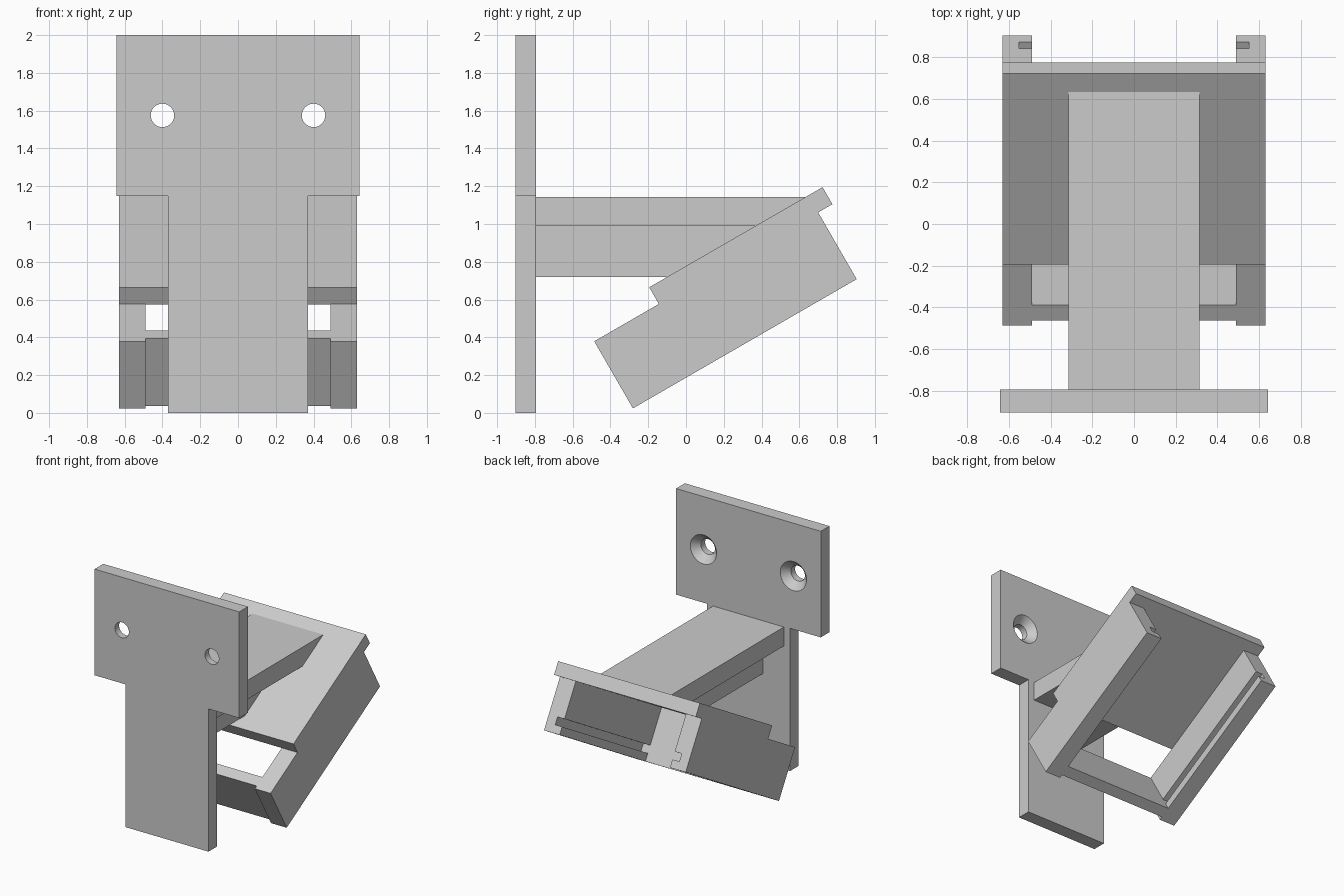
import bpy, bmesh, math
from mathutils import Matrix, Vector

if "Cube" in bpy.data.objects:
    bpy.data.objects.remove(bpy.data.objects["Cube"])

grey = bpy.data.materials.new("light grey")
grey.diffuse_color = (0.6, 0.6, 0.6, 1)
grey.use_nodes = True
grey.node_tree.nodes["Principled BSDF"].inputs["Base Color"].default_value = grey.diffuse_color


def prism(name, profile, x0, x1):
    """Extrude a (y, z) profile from x0 to x1."""
    bm = bmesh.new()
    face = bm.faces.new([bm.verts.new((x0, y, z)) for y, z in profile])
    ext = bmesh.ops.extrude_face_region(bm, geom=[face])
    verts = [g for g in ext["geom"] if isinstance(g, bmesh.types.BMVert)]
    bmesh.ops.translate(bm, verts=verts, vec=(x1 - x0, 0, 0))
    return finish(name, bm)


def finish(name, bm):
    bmesh.ops.recalc_face_normals(bm, faces=bm.faces)
    mesh = bpy.data.meshes.new(name)
    bm.to_mesh(mesh)
    bm.free()
    mesh.materials.append(grey)
    ob = bpy.data.objects.new(name, mesh)
    bpy.context.collection.objects.link(ob)
    return ob


def rect(y0, y1, z0, z1):
    return [(y0, z0), (y1, z0), (y1, z1), (y0, z1)]


def tilted(u0, u1, v0, v1):
    """Rectangle in the frame of the tray, which slopes up by 30 degrees."""
    c, s = math.cos(math.radians(30)), math.sin(math.radians(30))
    return [(-0.281 + u * c - v * s, 0.024 + u * s + v * c)
            for u, v in rect(u0, u1, v0, v1)]


def cut(ob, cutter):
    bpy.context.view_layer.objects.active = ob
    mod = ob.modifiers.new("cut", "BOOLEAN")
    mod.operation = "DIFFERENCE"
    mod.solver = "EXACT"
    mod.object = cutter
    bpy.ops.object.modifier_apply(modifier=mod.name)
    bpy.data.objects.remove(cutter)


def screw_cutter(x, z):
    """Round hole that widens into a countersink at the back."""
    bm = bmesh.new()
    n = 32
    rings = []
    for y, r in ((-1.0, 0.062), (-0.85, 0.062), (-0.792, 0.118), (-0.7, 0.118)):
        rings.append([bm.verts.new((x + r * math.cos(2 * math.pi * i / n), y,
                                    z + r * math.sin(2 * math.pi * i / n)))
                      for i in range(n)])
    for a, b in zip(rings, rings[1:]):
        for i in range(n):
            j = (i + 1) % n
            bm.faces.new((a[i], a[j], b[j], b[i]))
    bm.faces.new(rings[0])
    bm.faces.new(rings[-1])
    return finish("screw_hole_cutter", bm)


# T-shaped wall plate with two countersunk holes
outline = [(-0.643, 2), (-0.643, 1.147), (-0.37, 1.147), (-0.37, 0),
           (0.37, 0), (0.37, 1.147), (0.643, 1.147), (0.643, 2)]
bm = bmesh.new()
face = bm.faces.new([bm.verts.new((x, -0.903, z)) for x, z in outline])
ext = bmesh.ops.extrude_face_region(bm, geom=[face])
bmesh.ops.translate(bm, vec=(0, 0.11, 0),
                    verts=[g for g in ext["geom"] if isinstance(g, bmesh.types.BMVert)])
plate = finish("wall_plate", bm)
for side in (-1, 1):
    cut(plate, screw_cutter(side * 0.4, 1.575))
bpy.ops.object.select_all(action="DESELECT")
plate.select_set(True)
bpy.context.view_layer.objects.active = plate
bpy.ops.object.shade_smooth_by_angle(angle=math.radians(25))

# Support arm: wide flange above a narrower web, both ending inside the lid
prism("arm_flange", [(-0.8, 0.99), (-0.8, 1.143), (0.66, 1.143), (0.4, 0.99)],
      -0.315, 0.315)
prism("arm_web", [(-0.8, 0.72), (-0.8, 1.0), (0.41, 1.0), (-0.07, 0.72)],
      -0.13, 0.13)

# Sloping lid plate
prism("lid_plate", tilted(0.395, 1.455, 0.408, 0.512), -0.63, 0.63)

# Side rails with a groove along the inner face
for side, label in ((-1, "left"), (1, "right")):
    a, b = sorted((side * 0.49, side * 0.63))
    rail = prism(label + "_rail", tilted(0, 1.368, 0, 0.41), a, b)
    a, b = sorted((side * 0.45, side * 0.552))
    cut(rail, prism("groove_cutter", tilted(0.11, 1.5, 0.062, 0.122), a, b))

# Cross bar closing the lower end
prism("end_bar", tilted(0.027, 0.112, 0, 0.41), -0.495, 0.495)
